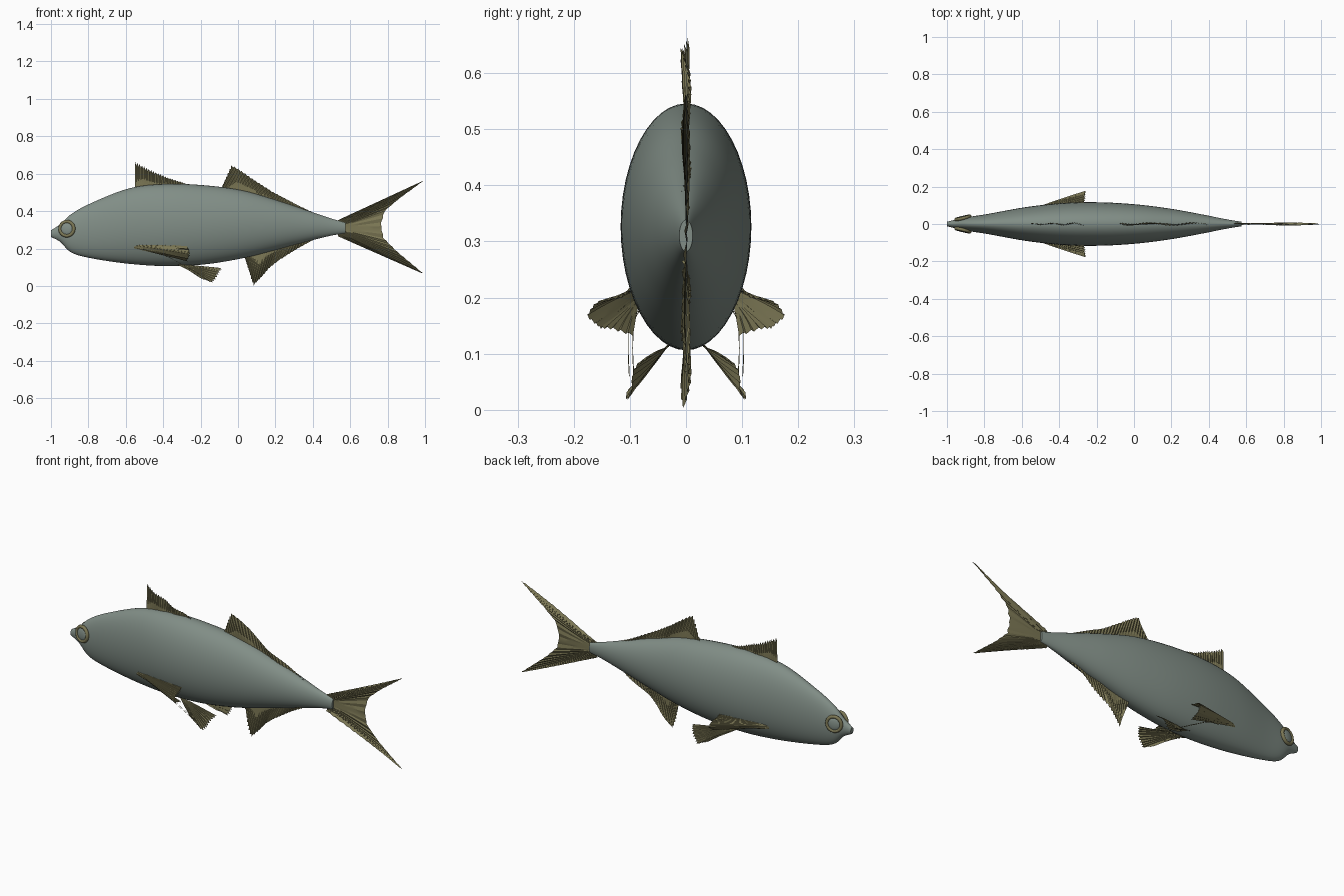
import bpy, bmesh, math
from mathutils import Vector

cube = bpy.data.objects.get("Cube")
if cube:
    bpy.data.objects.remove(cube, do_unlink=True)


def make_material(name, rgb):
    mat = bpy.data.materials.new(name)
    mat.use_nodes = True
    mat.diffuse_color = (*rgb, 1)
    mat.node_tree.nodes["Principled BSDF"].inputs["Base Color"].default_value = (*rgb, 1)
    return mat


SKIN = make_material("grey green skin", (0.22, 0.27, 0.24))
FIN = make_material("olive fin", (0.2, 0.185, 0.09))


def finish(bm, name, mat, angle=40):
    mesh = bpy.data.meshes.new(name)
    bm.to_mesh(mesh)
    bm.free()
    obj = bpy.data.objects.new(name, mesh)
    bpy.context.collection.objects.link(obj)
    mesh.materials.append(mat)
    bpy.ops.object.select_all(action="DESELECT")
    obj.select_set(True)
    bpy.context.view_layer.objects.active = obj
    bpy.ops.object.shade_smooth_by_angle(angle=math.radians(angle))
    return obj


def spline(points, steps):
    """Smooth curve through the points."""
    pts = [Vector(p) for p in points]
    pts = [2 * pts[0] - pts[1]] + pts + [2 * pts[-1] - pts[-2]]
    out = []
    for a, b, c, d in zip(pts, pts[1:], pts[2:], pts[3:]):
        for i in range(steps):
            t = i / steps
            out.append(0.5 * (2 * b + (c - a) * t + (2 * a - 5 * b + 4 * c - d) * t * t
                              + (3 * b - a - 3 * c + d) * t ** 3))
    return out + [pts[-2]]


def along(points, t):
    """Point at fraction t of a polyline's length."""
    pts = [Vector(p) for p in points]
    lengths = [(b - a).length for a, b in zip(pts, pts[1:])]
    left = t * sum(lengths)
    for a, b, n in zip(pts, pts[1:], lengths):
        if left <= n and n > 0:
            return a.lerp(b, left / n)
        left -= n
    return pts[-1]


# Body: elliptical rings along x, each given as x, belly, back, half width
profile = [(-1, .262, .297, .012), (-.95, .235, .33, .024), (-.89, .178, .385, .037),
           (-.78, .147, .445, .054), (-.58, .118, .522, .09), (-.38, .106, .545, .112),
           (-.18, .115, .538, .116), (.02, .147, .511, .104), (.2, .192, .46, .081),
           (.36, .235, .407, .052), (.49, .267, .363, .026), (.575, .282, .338, .012)]
SIDES = 48
bm = bmesh.new()
rings = []
for x, low, high, half in (spline([p[:3] for p in profile], 6) and
                           [(*a, b.x) for a, b in zip(
                               spline([p[:3] for p in profile], 6),
                               spline([(p[3], p[0], 0) for p in profile], 6))]):
    mid, tall = (low + high) / 2, (high - low) / 2
    turns = [2 * math.pi * i / SIDES for i in range(SIDES)]
    rings.append([bm.verts.new((x, half * math.cos(a), mid + tall * math.sin(a))) for a in turns])
for a, b in zip(rings, rings[1:]):
    for i in range(SIDES):
        j = (i + 1) % SIDES
        bm.faces.new((a[i], a[j], b[j], b[i]))
bm.faces.new(rings[0])
bm.faces.new(rings[-1])
bmesh.ops.recalc_face_normals(bm, faces=bm.faces)
finish(bm, "body", SKIN, 60)


def fin(name, base, edge, rays=44, ripple=.008, jag=.04, push=(0, 1, 0)):
    """Pleated sheet of rays running from the base line to the outer edge."""
    push = Vector(push).normalized()
    bm = bmesh.new()
    rows = []
    for i in range(rays + 1):
        t = i / rays
        root, tip = along(base, t), along(edge, t)
        if i % 2 and i < rays:
            tip = tip.lerp(root, jag)
        row = []
        for k in range(7):
            s = k / 6
            wave = math.sin(t * 15 + s * 2) * .7 + (.3 if i % 2 else -.3)
            row.append(bm.verts.new(root.lerp(tip, s) + push * ripple * s * wave))
        rows.append(row)
    for a, b in zip(rows, rows[1:]):
        for k in range(6):
            bm.faces.new((a[k], b[k], b[k + 1], a[k + 1]))
    return finish(bm, name, FIN, 25)


def flat(points):
    return [(x, 0, z) for x, z in points]


# Fins on the centre line
fin("front_dorsal_fin", flat([(-.55, .5), (-.28, .525)]),
    flat([(-.55, .665), (-.47, .622), (-.37, .578), (-.27, .545)]), jag=.12)
fin("rear_dorsal_fin", flat([(-.095, .49), (.1, .46), (.42, .36)]),
    flat([(-.09, .52), (-.035, .648), (0, .628), (.09, .565), (.18, .507), (.33, .427), (.43, .38)]),
    rays=60, jag=.06, ripple=.01)
fin("anal_fin", flat([(.03, .18), (.2, .22), (.42, .28)]),
    flat([(.04, .14), (.082, 0), (.125, .045), (.165, .093), (.22, .137), (.32, .2), (.42, .255)]),
    rays=54, jag=.05, ripple=.01)
fin("tail_fin", flat([(.535, .35), (.535, .27)]),
    flat([(.535, .352), (1, .567), (.86, .465), (.785, .4), (.765, .325), (.78, .255),
          (.85, .185), (1, .06), (.535, .265)]), rays=80, jag=.02)

# Paired fins, trailing filaments and eyes
for side, label in ((1, "left"), (-1, "right")):
    def m(points):
        return [(x, y * side, z) for x, y, z in points]

    fin(label + "_pectoral_fin", m([(-.555, .075, .235), (-.555, .08, .2)]),
        m([(-.27, .09, .215), (-.26, .135, .2), (-.255, .18, .168), (-.265, .15, .143),
           (-.27, .1, .137)]), rays=36, jag=.03, push=(0, side, 1))
    fin(label + "_pelvic_fin", m([(-.33, .03, .118), (-.27, .03, .112)]),
        m([(-.225, .09, .06), (-.14, .107, .014), (-.11, .1, .05), (-.08, .07, .1)]),
        rays=32, jag=.06, push=(0, side, 1))

    for n, bow in enumerate((.092, .1)):
        curve = bpy.data.curves.new(label + "_filament", "CURVE")
        curve.dimensions = "3D"
        curve.bevel_depth = .0008
        curve.bevel_resolution = 0
        line = curve.splines.new("POLY")
        path = spline(m([(-.46, .08, .18), (-.38, bow, .158), (-.29, bow + .003, .11),
                         (-.2, bow + .001, .06)]), 6)
        line.points.add(len(path) - 1)
        for point, co in zip(line.points, path):
            point.co = (*co, 1)
        curve.materials.append(FIN)
        strand = bpy.data.objects.new(f"{label}_filament_{n + 1}", curve)
        bpy.context.collection.objects.link(strand)

    # Eye: rim ring around a shallow dome, turned to lie on the cheek
    centre = Vector((-.915, side * .033, .306))
    facing = Vector((-.24, side, .06)).to_track_quat("Z", "Y")
    bpy.ops.mesh.primitive_torus_add(major_radius=.038, minor_radius=.009, major_segments=40,
                                     minor_segments=10, location=centre)
    rim = bpy.context.object
    bpy.ops.mesh.primitive_uv_sphere_add(segments=32, ring_count=16, radius=.034, location=centre)
    eye = bpy.context.object
    eye.scale.z = .3
    for obj, part, mat in ((rim, "_eye_rim", FIN), (eye, "_eye", SKIN)):
        obj.name = label + part
        obj.rotation_mode = "QUATERNION"
        obj.rotation_quaternion = facing
        obj.data.materials.append(mat)
        obj.data.shade_smooth()
